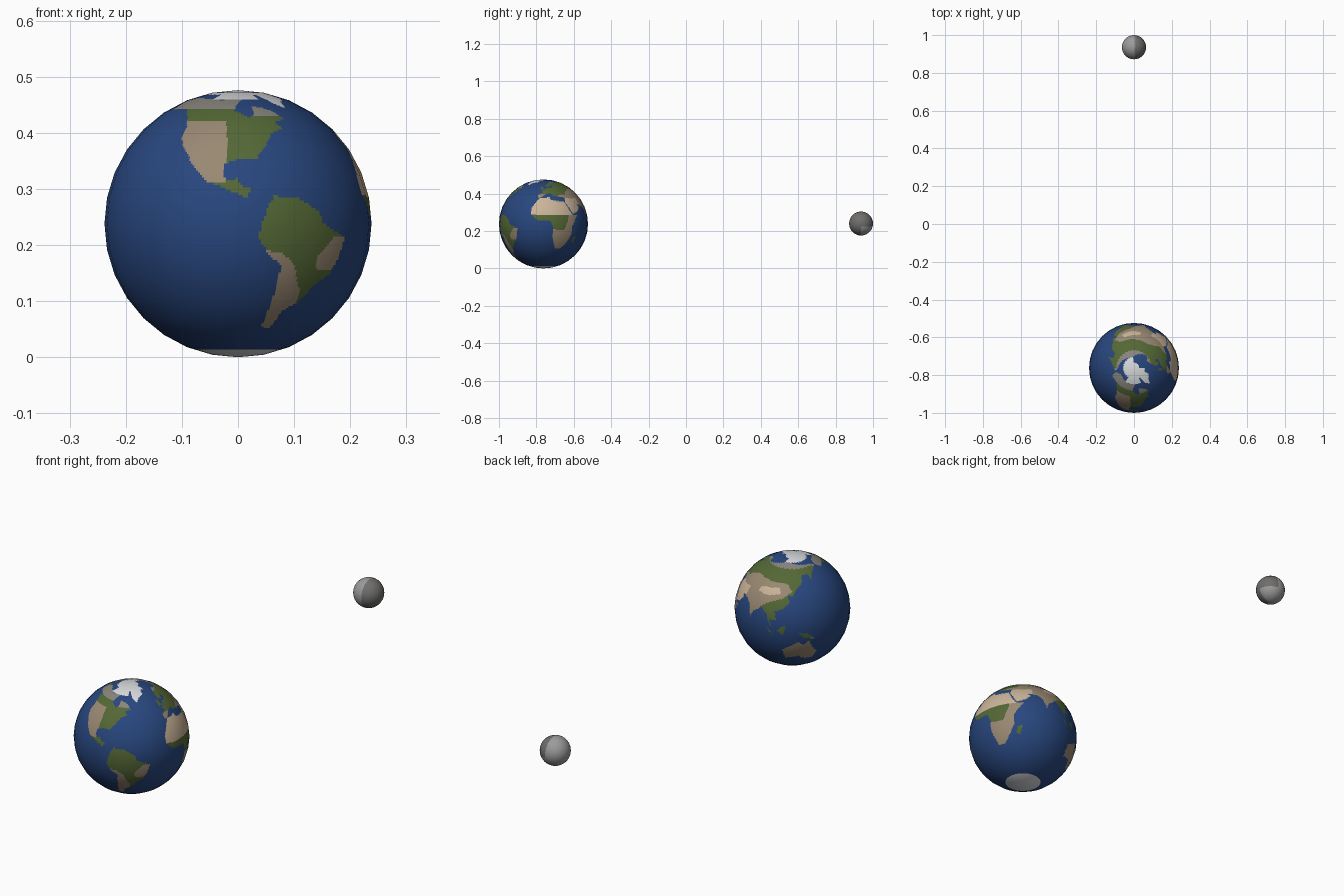
import bpy, bmesh, math

if "Cube" in bpy.data.objects:
    bpy.data.objects.remove(bpy.data.objects["Cube"])

# Flat colours
COLOURS = [("ocean_blue", (.021, .062, .21)), ("forest_green", (.088, .138, .036)),
           ("dry_brown", (.32, .25, .17)), ("desert_tan", (.60, .46, .32)),
           ("tundra_grey", (.25, .235, .205)), ("ice_white", (.70, .71, .73)),
           ("moon_light_grey", (.33, .33, .33)), ("moon_dark_grey", (.16, .157, .15))]
MATS = []
for name, c in COLOURS:
    m = bpy.data.materials.new(name)
    m.diffuse_color = (*c, 1)
    m.use_nodes = True
    m.node_tree.nodes["Principled BSDF"].inputs["Base Color"].default_value = m.diffuse_color
    MATS.append(m)
OCEAN, GREEN, BROWN, TAN, TUNDRA, ICE, MOON, MARE = range(8)

# Simplified coastlines as (longitude, latitude)
north_america = [(-168, 66), (-160, 58), (-150, 60), (-140, 60), (-130, 54), (-124, 47),
                 (-124, 40), (-117, 32), (-112, 26), (-105, 19), (-95, 15), (-86, 11), (-84, 15),
                 (-89, 17), (-90, 20), (-96, 19), (-97, 27), (-90, 29), (-81, 29), (-75, 36),
                 (-70, 43), (-61, 46), (-65, 50), (-56, 52), (-62, 58), (-70, 61), (-78, 62),
                 (-78, 55), (-82, 53), (-93, 58), (-92, 63), (-85, 69), (-110, 68), (-128, 70),
                 (-156, 71)]
south_america = [(-80, -1), (-77, 7), (-74, 12), (-62, 11), (-52, 5), (-50, 0), (-36, -6),
                 (-39, -16), (-42, -22), (-49, -27), (-57, -37), (-64, -41), (-68, -52),
                 (-74, -51), (-71, -30), (-70, -18), (-76, -14), (-81, -6)]
africa = [(-17, 21), (-10, 31), (-5, 36), (10, 37), (11, 33), (20, 31), (32, 31), (38, 18),
          (43, 11), (51, 12), (40, -4), (40, -15), (35, -24), (27, -34), (18, -34), (12, -17),
          (13, -5), (9, 4), (-7, 4), (-17, 13)]
eurasia = [(-9, 43), (-9, 37), (-5, 36), (3, 42), (12, 44), (16, 40), (20, 40), (24, 37),
           (27, 38), (36, 36), (34, 30), (43, 13), (52, 16), (59, 22), (56, 26), (66, 25),
           (73, 20), (77, 8), (80, 15), (90, 22), (97, 16), (103, 2), (101, 12), (108, 11),
           (106, 20), (115, 23), (122, 30), (119, 37), (126, 36), (130, 43), (140, 50),
           (142, 58), (155, 59), (157, 51), (163, 58), (178, 63), (190, 66), (180, 69),
           (140, 73), (105, 77), (75, 72), (60, 69), (42, 67), (28, 71), (16, 68), (6, 62),
           (6, 58), (12, 56), (18, 60), (22, 59), (20, 55), (8, 54), (-3, 48), (-1, 44)]
australia = [(114, -22), (122, -17), (131, -12), (137, -16), (142, -11), (146, -19),
             (153, -27), (150, -37), (141, -38), (132, -32), (116, -35)]
islands = [[(-6, 50), (1, 51), (-2, 58), (-6, 57)], [(43, -24), (47, -26), (50, -15), (44, -17)],
           [(109, 1), (115, -4), (118, 5), (115, 6)], [(96, 5), (105, -6), (103, -1)],
           [(131, -1), (141, -3), (148, -9), (138, -8)]]
LAND = [north_america, south_america, africa, eurasia, australia] + islands

# Climate patches, painted only where there is land
PATCHES = [
    (BROWN, [(-128, 51), (-98, 51), (-96, 40), (-96, 18), (-107, 17), (-116, 27), (-128, 40)]),
    (BROWN, [(-80, -11), (-70, -13), (-63, -18), (-61, -25), (-57, -31), (-57, -39),
             (-66, -54), (-78, -54), (-75, -25)]),
    (BROWN, [(-35, -5), (-44, -6), (-52, -15), (-51, -20), (-42, -20), (-36, -14)]),
    (BROWN, [(11, -7), (28, -8), (34, 5), (35, 12), (53, 14), (45, -10), (36, -38), (14, -38)]),
    (BROWN, [(45, 47), (60, 52), (90, 50), (118, 49), (125, 41), (112, 33), (97, 28), (88, 22),
             (80, 5), (74, 6), (66, 22), (48, 28), (33, 33), (24, 35), (26, 41), (40, 42)]),
    (BROWN, [(-10, 42), (-10, 35), (2, 38), (4, 43)]),
    (BROWN, [(110, -8), (156, -8), (156, -40), (110, -40)]),
    (TAN, [(-20, 12), (36, 11), (44, 11), (53, 15), (61, 21), (62, 36), (48, 35), (36, 36.5),
           (33, 32), (11, 38), (-6, 36), (-20, 28)]),
    (TAN, [(78, 36), (80, 42), (108, 44), (110, 38), (95, 35)])]
GREENLAND = [(-55, 83), (-73, 78), (-58, 75), (-53, 66), (-44, 60), (-38, 66), (-22, 70), (-16, 80)]


def boxed(poly):
    xs, ys = zip(*poly)
    return poly, min(xs), max(xs), min(ys), max(ys)


def inside(b, x, y):
    poly, x0, x1, y0, y1 = b
    if x < x0 or x > x1 or y < y0 or y > y1:
        return False
    hit = False
    px, py = poly[-1]
    for qx, qy in poly:
        if (qy > y) != (py > y) and x < (px - qx) * (y - qy) / (py - qy) + qx:
            hit = not hit
        px, py = qx, qy
    return hit


LAND = [boxed(p) for p in LAND]
PATCHES = [(m, boxed(p)) for m, p in PATCHES]
GREENLAND = boxed(GREENLAND)


def planet_rule(d):
    lat = math.degrees(math.asin(max(-1, min(1, d.z))))
    lon = math.degrees(math.atan2(d.y, d.x))
    # polar ice, with open sea north of Europe
    if lat < -71 or lat > (83 if 0 < lon < 95 else 76):
        return ICE
    if inside(GREENLAND, lon, lat) or (lat > 69 and -122 < lon < -64):
        return ICE
    east = lon + 360 if lon < -169 else lon
    if not any(inside(b, east, lat) for b in LAND):
        return OCEAN
    # tundra in the far north
    if lat > (60 if lon < -85 else 54.5 if lon < -50 else 67):
        return TUNDRA
    kind = GREEN
    for m, b in PATCHES:
        if inside(b, lon, lat):
            kind = m
    return kind


def moon_rule(d):
    # dark plain on the +x side with a pale patch low at the back
    return MARE if d.x > .1 and not (d.z < -.25 and d.y > 0) else MOON


def globe(name, radius, loc, cuts, rule):
    """32-sided ball, its facets cut finely so each cell takes one colour."""
    bm = bmesh.new()
    bmesh.ops.create_uvsphere(bm, u_segments=32, v_segments=16, radius=radius)
    bmesh.ops.subdivide_edges(bm, edges=bm.edges[:], cuts=cuts, use_grid_fill=True)
    for f in bm.faces:
        f.smooth = True
        f.material_index = rule(f.calc_center_median().normalized())
    me = bpy.data.meshes.new(name)
    bm.to_mesh(me)
    bm.free()
    for m in MATS:
        me.materials.append(m)
    # round shading across the facets
    me.normals_split_custom_set_from_vertices([v.co.normalized() for v in me.vertices])
    ob = bpy.data.objects.new(name, me)
    ob.location = loc
    bpy.context.collection.objects.link(ob)


globe("planet", .238, (0, -.762, .238), 9, planet_rule)
globe("moon", .064, (0, .936, .24), 4, moon_rule)
